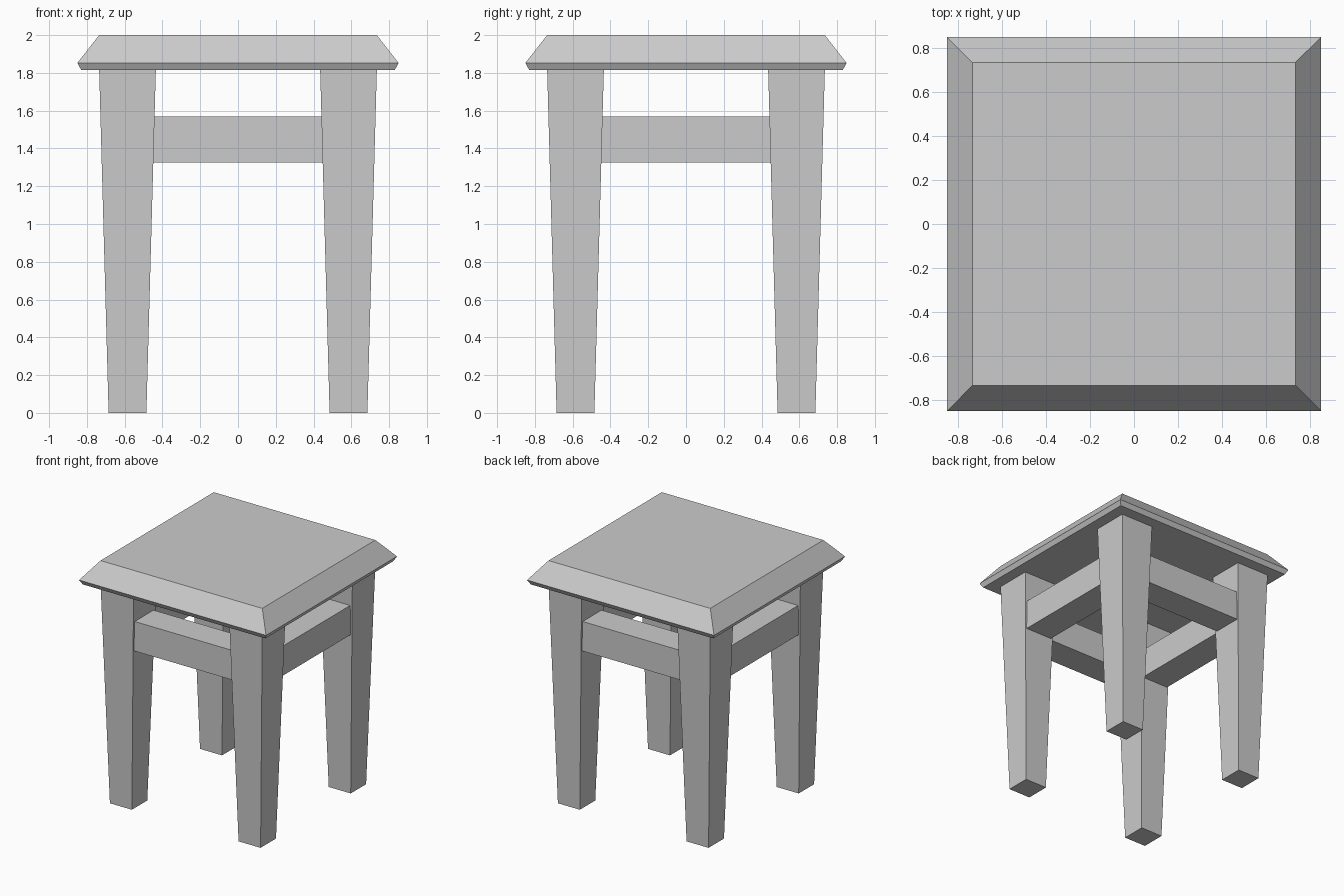
import bpy, bmesh

if "Cube" in bpy.data.objects:
    bpy.data.objects.remove(bpy.data.objects["Cube"])


def loft(name, sections):
    """Closed solid through rectangles given as (cx, cy, half_x, half_y, z)."""
    bm = bmesh.new()
    rings = []
    for cx, cy, hx, hy, z in sections:
        rings.append([bm.verts.new((cx + sx * hx, cy + sy * hy, z))
                      for sx, sy in ((-1, -1), (1, -1), (1, 1), (-1, 1))])
    bm.faces.new(rings[0][::-1])
    bm.faces.new(rings[-1])
    for low, high in zip(rings, rings[1:]):
        for i in range(4):
            j = (i + 1) % 4
            bm.faces.new((low[i], low[j], high[j], high[i]))
    mesh = bpy.data.meshes.new(name)
    bm.to_mesh(mesh)
    bm.free()
    obj = bpy.data.objects.new(name, mesh)
    bpy.context.collection.objects.link(obj)
    return obj


SEAT_Z = 1.815
LEG = 0.585
RAIL, RAIL_HALF, RAIL_REACH = 0.588, 0.1225, 0.46

# Seat slab: small undercut below, wide bevel above
loft("seat", [(0, 0, 0.83, 0.83, SEAT_Z),
              (0, 0, 0.85, 0.85, 1.853),
              (0, 0, 0.735, 0.735, 2.0)])

# Four tapered legs
for y_name, sy in (("front", -1), ("back", 1)):
    for x_name, sx in (("left", -1), ("right", 1)):
        loft(f"{y_name}_{x_name}_leg",
             [(sx * LEG, sy * LEG, 0.1, 0.1, 0),
              (sx * LEG, sy * LEG, 0.15, 0.15, SEAT_Z)])

# Rails joining neighbouring legs
for name, s in (("front", -1), ("back", 1)):
    loft(f"{name}_rail", [(0, s * RAIL, RAIL_REACH, RAIL_HALF, z)
                          for z in (1.325, 1.568)])
for name, s in (("left", -1), ("right", 1)):
    loft(f"{name}_rail", [(s * RAIL, 0, RAIL_HALF, RAIL_REACH, z)
                          for z in (1.325, 1.568)])
